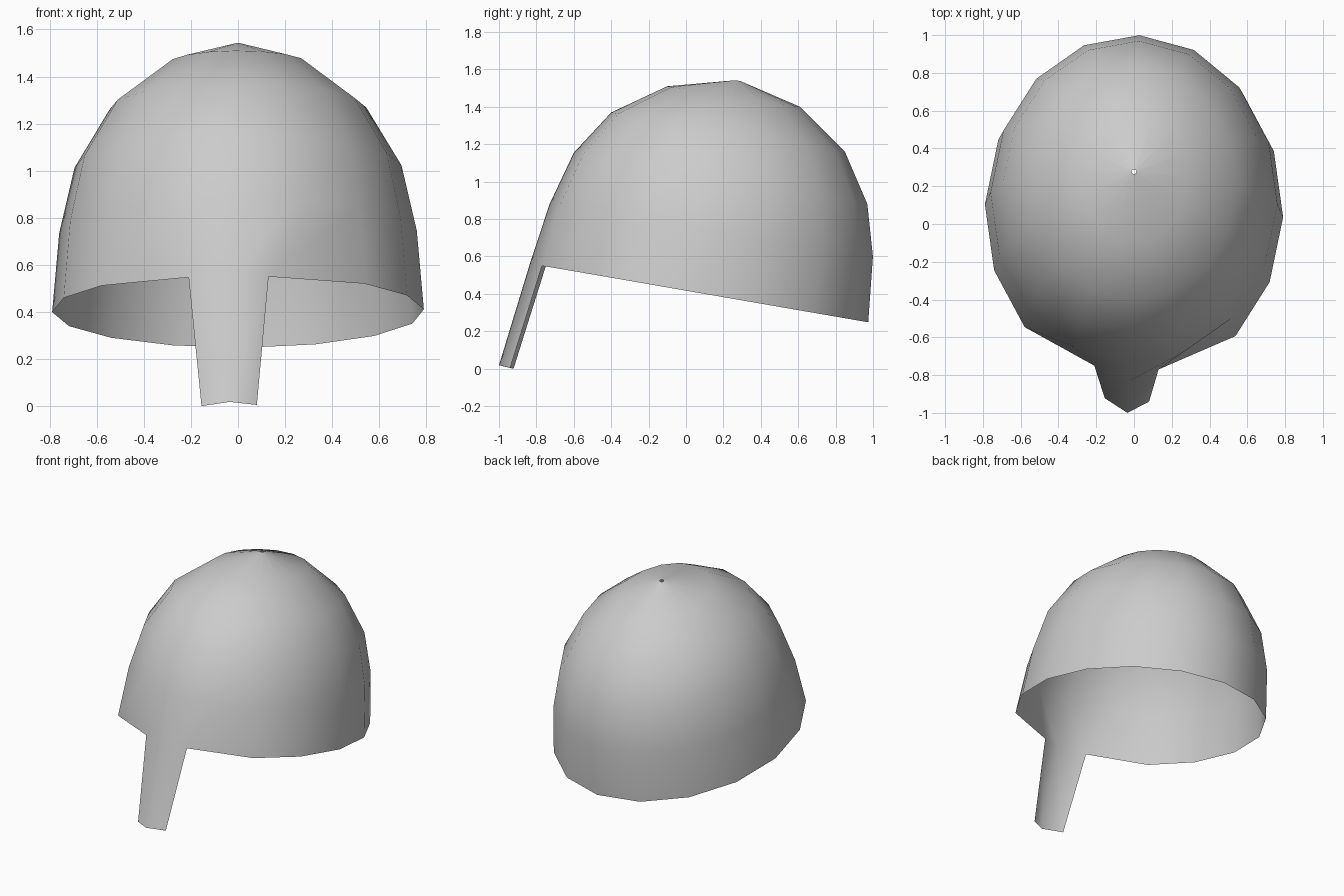
import bpy, bmesh
from math import sin, cos, tau, radians

if "Cube" in bpy.data.objects:
    bpy.data.objects.remove(bpy.data.objects["Cube"])

N = 16
TWIST = 0.037  # slight turn of the whole dome about z

# Tilted elliptical rings, rim to crown: back y, back z, front y, front z, half width
RINGS = [
    (0.975, 0.248, -0.835, 0.562, 0.79),
    (1.00, 0.60, -0.73, 0.88, 0.76),
    (0.97, 0.88, -0.60, 1.155, 0.695),
    (0.85, 1.16, -0.40, 1.37, 0.545),
    (0.61, 1.40, -0.10, 1.51, 0.295),
    (0.29, 1.538, 0.264, 1.542, 0.013),
]

bm = bmesh.new()


def ring(yb, zb, yf, zf, w):
    verts = []
    for i in range(N):
        a = tau * i / N + TWIST
        t = (1 + cos(a)) / 2
        verts.append(bm.verts.new((w * sin(a), yf + (yb - yf) * t, zf + (zb - zf) * t)))
    return verts


def bridge(lower, upper):
    for i in range(len(lower)):
        j = (i + 1) % len(lower)
        bm.faces.new((lower[j], lower[i], upper[i], upper[j]))


# Dome shell, with a pin hole at the crown
rings = [ring(*r) for r in RINGS]
for lower, upper in zip(rings, rings[1:]):
    bridge(lower, upper)

# Pinch the front of the rim to the width of the nose guard
rim = rings[0]
rim[7].co = (0.13, -0.77, 0.55)
rim[9].co = (-0.21, -0.75, 0.547)

# Nose guard, continued down from the pinched rim
tip = [bm.verts.new(c) for c in
       ((0.08, -0.94, 0.005), (-0.035, -1.0, 0.018), (-0.155, -0.922, 0.0))]
for k in range(2):
    bm.faces.new((tip[k + 1], tip[k], rim[7 + k], rim[8 + k]))

bmesh.ops.recalc_face_normals(bm, faces=bm.faces)
crown = max(bm.faces, key=lambda f: f.calc_center_median().z)
if crown.normal.z < 0:
    bmesh.ops.reverse_faces(bm, faces=bm.faces)

mesh = bpy.data.meshes.new("helmet_shell")
bm.to_mesh(mesh)
bm.free()
obj = bpy.data.objects.new("helmet_shell", mesh)
bpy.context.collection.objects.link(obj)
bpy.context.view_layer.objects.active = obj
obj.select_set(True)
bpy.ops.object.shade_smooth_by_angle(angle=radians(60))
